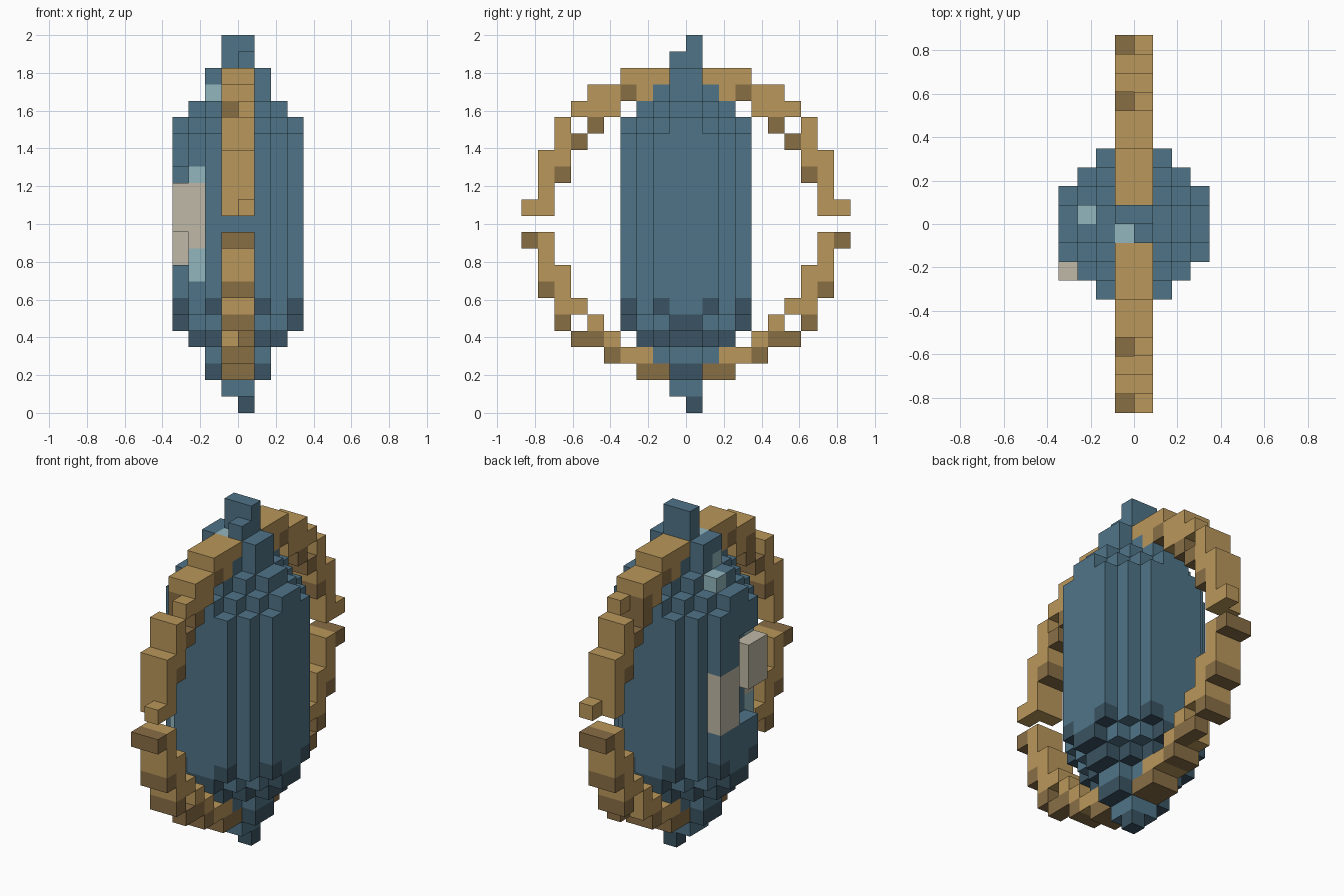
import bpy, bmesh
from mathutils import Vector

cube = bpy.data.objects.get("Cube")
if cube:
    bpy.data.objects.remove(cube)

U = 2 / 23  # edge of one block


def material(name, rgb):
    m = bpy.data.materials.new(name)
    m.use_nodes = True
    m.diffuse_color = (*rgb, 1)
    m.node_tree.nodes["Principled BSDF"].inputs["Base Color"].default_value = (*rgb, 1)
    return m


MATS = [
    material("steel_blue", (0.08, 0.175, 0.246)),
    material("deep_blue", (0.042, 0.087, 0.122)),
    material("gold", (0.49, 0.31, 0.105)),
    material("dark_gold", (0.25, 0.156, 0.06)),
    material("stone_beige", (0.52, 0.48, 0.38)),
    material("pale_cyan", (0.29, 0.468, 0.51)),
]
BLUE, DEEP, GOLD, BROWN, BEIGE, CYAN = range(6)


def fold(i):
    """Distance of a block from the middle plane."""
    return i if i >= 0 else -1 - i


# Pointed body: stacked diamond layers, wide in the middle
def layer_size(k):
    if k in (1, 21):
        return 0
    if k in (2, 3, 19, 20):
        return 1
    if k in (4, 18):
        return 2
    return 3 if k in (5, 17) else 4


def body_color(a, b, k):
    if k in (0, 2, 4):
        return DEEP
    if k == 5 and a + b == 3 and min(a, b) == 0:
        return DEEP
    if k == 6 and a + b == 4 and a != b:
        return DEEP
    return BLUE


body = {}
for k in range(1, 22):
    for i in range(-4, 4):
        for j in range(-4, 4):
            a, b = fold(i), fold(j)
            if a + b <= layer_size(k) and max(a, b) < 4:
                body[i, j, k] = body_color(a, b, k)

# Tips at both ends
body[0, 0, 0] = DEEP
body[-1, 0, 22] = body[0, 0, 22] = BLUE
del body[-1, -1, 21]

# Pale inlays near the top and on the right side
for cell in [(-1, -1, 20), (-2, -1, 19), (-3, 0, 18), (-3, -3, 14), (-3, -3, 8), (-3, -3, 9)]:
    body[cell] = CYAN
for k in range(10, 14):
    body[-3, -3, k] = BEIGE
for k in range(9, 13):
    body[-4, 0, k] = body[-4, 1, k] = BEIGE

# Notch on the right side
for k in range(9, 15):
    body.pop((-4, -1, k), None)
    if k not in (11, 12, 13):
        body.pop((-4, -2, k), None)

# Latch plate that stands out of the notch
latch = {(-4, j, k): BEIGE for j in (-3, -2) for k in (11, 12, 13)}
for cell in latch:
    body.pop(cell, None)

# Ring profile, by height: columns out from the middle
RING = {
    20: (1, 2, 3), 19: (2, 3, 4, 5), 18: (4, 5, 6), 17: (5, 7), 16: (6, 7),
    15: (7, 8), 14: (7, 8), 13: (8,), 12: (8, 9),
    10: (8, 9), 9: (8,), 8: (7, 8), 7: (7, 8), 6: (6, 7), 5: (5, 7),
    4: (4, 5, 6), 3: (2, 3, 4), 2: (1, 2),
}
SHADED = {(3, 19), (5, 17), (6, 16), (7, 14), (9, 10), (8, 7), (7, 5),
          (5, 4), (6, 4), (4, 3), (1, 2), (2, 2)}
GAPS = {(9, 12), (6, 18), (6, 4)}  # missing on the right half

ring = {}
for k, columns in RING.items():
    for c in columns:
        for i in (-1, 0):
            if i < 0 and (c, k) in GAPS:
                continue
            tone = BROWN if (c, k) in SHADED else GOLD
            if i < 0 and (c, k) == (5, 18):
                tone = BROWN
            if i < 0 and (c, k) == (5, 4):
                tone = GOLD
            for j in (c, -1 - c):
                ring[i, j, k] = tone
for cell in ring:
    body.pop(cell, None)

SOLID = set(body) | set(ring) | set(latch)


def build(name, cells):
    """Make the outer skin of a set of blocks."""
    bm = bmesh.new()
    for cell, tone in cells.items():
        centre = Vector(cell) + Vector((0.5, 0.5, 0.5))
        for axis in range(3):
            for sign in (-1, 1):
                n = Vector((0, 0, 0))
                n[axis] = sign
                if tuple(int(c + d) for c, d in zip(cell, n)) in SOLID:
                    continue
                u = Vector((0, 0, 0))
                u[(axis + 1) % 3] = 0.5
                v = n.cross(u)
                mid = centre + n * 0.5
                corners = (mid - u - v, mid + u - v, mid + u + v, mid - u + v)
                face = bm.faces.new([bm.verts.new(p * U) for p in corners])
                face.material_index = tone
    bmesh.ops.remove_doubles(bm, verts=bm.verts, dist=0.001)
    mesh = bpy.data.meshes.new(name)
    bm.to_mesh(mesh)
    bm.free()
    for m in MATS:
        mesh.materials.append(m)
    bpy.context.collection.objects.link(bpy.data.objects.new(name, mesh))


build("pointed_body", body)
build("split_ring", ring)
build("side_latch", latch)
